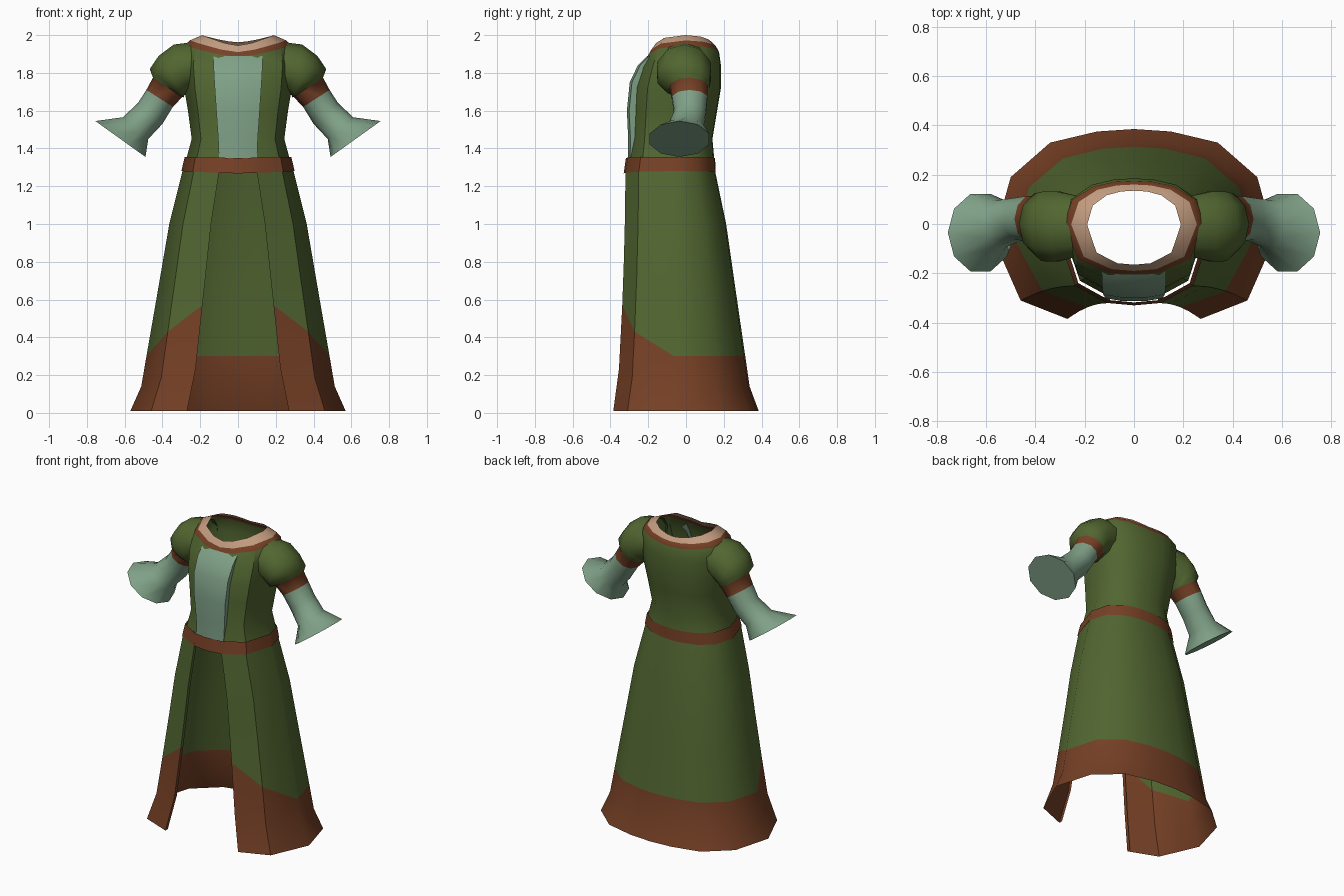
import bpy, bmesh, math
from mathutils import Vector

if "Cube" in bpy.data.objects:
    bpy.data.objects.remove(bpy.data.objects["Cube"])


def material(name, rgb):
    m = bpy.data.materials.new(name)
    lin = [c / 12.92 if c <= 0.04045 else ((c + 0.055) / 1.055) ** 2.4 for c in rgb]
    m.diffuse_color = (*lin, 1)
    m.use_nodes = True
    m.node_tree.nodes["Principled BSDF"].inputs["Base Color"].default_value = m.diffuse_color
    return m


GREEN = material("moss green", (0.32, 0.40, 0.19))
BROWN = material("russet brown", (0.46, 0.25, 0.145))
PALE = material("pale sage", (0.50, 0.63, 0.53))
CREAM = material("cream", (0.76, 0.61, 0.50))


def loft(name, rows, mats, row_mat, closed=True, cap=False, angle=40):
    """Skin a list of point rows; row_mat gives the slot of each band."""
    bm = bmesh.new()
    vs = [[bm.verts.new(p) for p in r] for r in rows]
    n = len(rows[0])
    for i in range(len(rows) - 1):
        for j in range(n if closed else n - 1):
            k = (j + 1) % n
            f = bm.faces.new((vs[i][j], vs[i][k], vs[i + 1][k], vs[i + 1][j]))
            f.material_index = row_mat[i]
    if cap:
        bm.faces.new(vs[-1]).material_index = row_mat[-1]
    bmesh.ops.recalc_face_normals(bm, faces=bm.faces)
    me = bpy.data.meshes.new(name)
    bm.to_mesh(me)
    bm.free()
    for m in mats:
        me.materials.append(m)
    ob = bpy.data.objects.new(name, me)
    bpy.context.collection.objects.link(ob)
    bpy.ops.object.select_all(action='DESELECT')
    ob.select_set(True)
    bpy.context.view_layer.objects.active = ob
    bpy.ops.object.shade_smooth_by_angle(angle=math.radians(angle))
    return ob


def mirrored(half):
    """Half ring from back centre to front, continued on the other side."""
    return half + [(-x, y, z) for x, y, z in reversed(half) if abs(x) > 1e-6]


# body cross-section: x share of half width, y share from front to back
SHAPE = [(0, 1), (.27, .99), (.58, .94), (.88, .80), (1, .54), (.8, .165), (.36, .02), (0, 0)]


def body_ring(hw, yf, yb, zf, zs=None, zb=None):
    zs, zb = zs or zf, zb or zf
    half = []
    for u, s in SHAPE:
        base = zf + (zb - zf) * s
        half.append((u * hw, yf + (yb - yf) * s, base + (zs - base) * u ** 1.5))
    return mirrored(half)


# bodice with neck trim and collar
loft("bodice", [
    body_ring(.275, -.305, .15, 1.34),
    body_ring(.245, -.29, .14, 1.45),
    body_ring(.265, -.285, .165, 1.60),
    body_ring(.285, -.28, .185, 1.72),
    body_ring(.295, -.245, .185, 1.82, 1.85, 1.84),
    body_ring(.285, -.205, .175, 1.885, 1.945, 1.91),
    body_ring(.255, -.19, .16, 1.91, 1.972, 1.938),
    body_ring(.19, -.165, .135, 1.945, 2.0, 1.962),
], [GREEN, BROWN, CREAM], [0, 0, 0, 0, 0, 1, 2])

# waist belt
loft("belt", [
    body_ring(.300, -.33, .157, 1.268, 1.28, 1.275),
    body_ring(.282, -.318, .154, 1.35, 1.355, 1.35),
], [BROWN], [0])

# raised front panel with side returns
rows = []
for z, w, y in [(1.34, .10, -.308), (1.45, .105, -.306), (1.6, .115, -.313), (1.75, .125, -.298),
                (1.84, .13, -.255), (1.89, .13, -.205)]:
    rows.append([(-w, y + .07, z), (-w, y + .012, z), (-w * .4, y, z),
                 (w * .4, y, z), (w, y + .012, z), (w, y + .07, z)])
loft("front_panel", rows, [PALE], [0] * 5, closed=False)

# skirt: open at the front, hem line rising toward the split
TOP = [(0, .155), (.08, .15), (.17, .125), (.26, .06), (.295, -.07), (.235, -.25), (.1, -.32), (.1, -.295)]
BOTTOM = [(0, .385), (.15, .375), (.34, .33), (.50, .19), (.57, -.06), (.46, -.31), (.27, -.385), (.27, -.36)]
HEM = [.3, .3, .3, .3, .3, .43, .57, .57]
FLARE = [(1.3, -.02), (1.27, 0), (1.0, .25), (.6, .5), (.3, .69), (.14, .79), (.01, 1)]


def flare(z):
    for (z0, t0), (z1, t1) in zip(FLARE, FLARE[1:]):
        if z >= z1:
            return t0 + (t1 - t0) * (z0 - z) / (z0 - z1)
    return 1


def skirt_row(z, blend):
    half = []
    for (ax, ay), (bx, by), h in zip(TOP, BOTTOM, HEM):
        zz = z + (h - .3) * blend
        t = flare(zz)
        ty = t * t if ay < -.2 else t
        half.append((ax + (bx - ax) * t, ay + (by - ay) * ty, zz))
    # run from one split edge round the back to the other
    return [(-x, y, zz) for x, y, zz in reversed(half[1:])] + half


loft("skirt", [skirt_row(z, b) for z, b in
               [(1.29, 0), (1.0, 0), (.65, .6), (.3, 1), (.14, .35), (.01, 0)]],
     [GREEN, BROWN], [0, 0, 0, 1, 1], closed=False)

# sleeves: outer xz, inner xz, y centre, y radius
ARM = [
    ((.22, 1.965), (.25, 1.70), -.01, .13),
    ((.34, 1.95), (.285, 1.68), -.01, .15),
    ((.42, 1.89), (.288, 1.67), -.01, .148),
    ((.467, 1.82), (.288, 1.67), 0, .13),
    ((.45, 1.775), (.295, 1.672), .015, .105),
    ((.485, 1.71), (.345, 1.62), .02, .098),
    ((.53, 1.64), (.40, 1.53), .022, .088),
    ((.61, 1.565), (.475, 1.45), .0, .10),
    ((.755, 1.545), (.49, 1.355), -.035, .165),
]


def arm_ring(spec, side, n=10):
    (ox, oz), (ix, iz), yc, ry = spec
    out = []
    for k in range(n):
        a = 2 * math.pi * k / n
        c = (1 + math.cos(a)) / 2
        out.append((side * (ix + (ox - ix) * c), yc + ry * math.sin(a), iz + (oz - iz) * c))
    return out


for side, label in ((1, "left"), (-1, "right")):
    rings = [arm_ring(s, side) for s in ARM]
    loft(label + "_puff_sleeve", rings[:6], [GREEN, BROWN], [0, 0, 0, 0, 1], angle=60)
    loft(label + "_flared_cuff", rings[5:], [PALE], [0, 0, 0], cap=True, angle=50)
